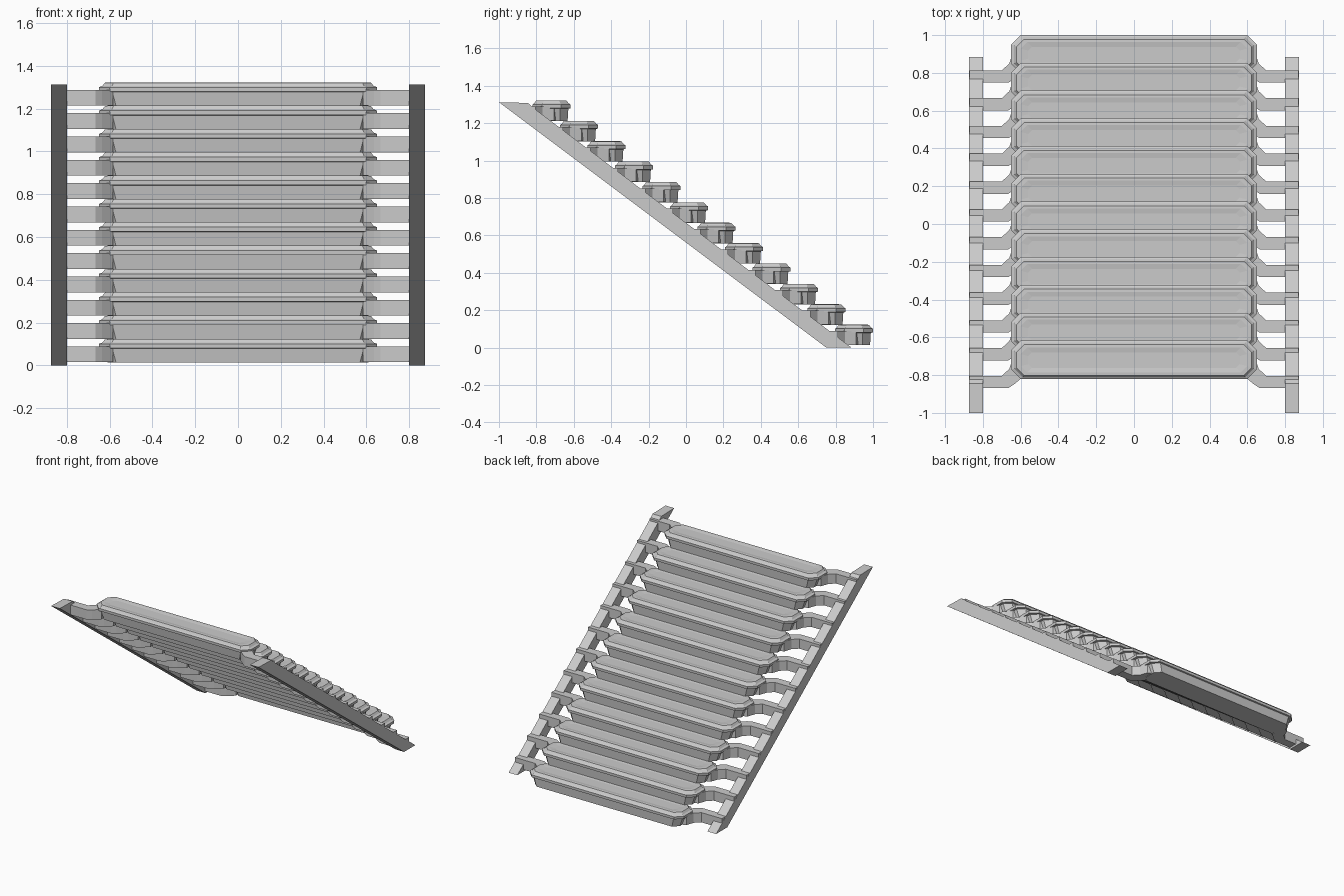
import bpy, bmesh

if "Cube" in bpy.data.objects:
    bpy.data.objects.remove(bpy.data.objects["Cube"])

STEPS = 12
RUN, RISE = 0.147, 0.109       # spacing between neighbouring steps
Y0, Z0 = -0.617, 1.322         # back edge and top of the highest step


def loft(name, loops):
    """Closed solid skinned through loops of equal point count."""
    bm = bmesh.new()
    rings = [[bm.verts.new(p) for p in loop] for loop in loops]
    n = len(rings[0])
    for a, b in zip(rings, rings[1:]):
        for i in range(n):
            j = (i + 1) % n
            bm.faces.new((a[i], a[j], b[j], b[i]))
    bm.faces.new(rings[0][::-1])
    bm.faces.new(rings[-1])
    bmesh.ops.recalc_face_normals(bm, faces=bm.faces)
    me = bpy.data.meshes.new(name)
    bm.to_mesh(me)
    bm.free()
    return me


def place(name, mesh, loc=(0, 0, 0)):
    ob = bpy.data.objects.new(name, mesh)
    ob.location = loc
    bpy.context.collection.objects.link(ob)
    return ob


def octagon(hx, y0, y1, z, c):
    """Rectangle with chamfered corners, y measured from the step's back edge."""
    return [(-hx + c, y0, z), (hx - c, y0, z), (hx, y0 + c, z), (hx, y1 - c, z),
            (hx - c, y1, z), (-hx + c, y1, z), (-hx, y1 - c, z), (-hx, y0 + c, z)]


# Tread: tapered pan, projecting rim, bevelled cap with a shallow recess
tread = loft("tread", [
    octagon(0.610, -0.180, -0.016, -0.110, 0.04),
    octagon(0.632, -0.190, -0.012, -0.044, 0.045),
    octagon(0.648, -0.202, -0.001, -0.042, 0.05),
    octagon(0.650, -0.203, 0.000, -0.022, 0.05),
    octagon(0.634, -0.194, -0.010, -0.016, 0.045),
    octagon(0.622, -0.184, -0.022, -0.001, 0.04),
    octagon(0.600, -0.170, -0.036, 0.000, 0.035),
    octagon(0.560, -0.145, -0.062, -0.004, 0.02),
])

# Side arm: cranked bracket from the tread end out across the rail
PLAN = [(0.872, -0.252), (0.665, -0.252), (0.635, -0.232), (0.585, -0.190),
        (0.585, -0.070), (0.640, -0.090), (0.660, -0.150), (0.700, -0.187),
        (0.872, -0.187)]


def arm_mesh(s):
    return loft("arm", [[(s * x, y, z) for x, y in PLAN] for z in (-0.108, -0.034)])


arms = {"right": arm_mesh(1), "left": arm_mesh(-1)}

for i in range(STEPS):
    loc = (0, Y0 + RUN * i, Z0 - RISE * i)
    place(f"tread_{i + 1}", tread, loc)
    for side, mesh in arms.items():
        place(f"arm_{side}_{i + 1}", mesh, loc)

# Sloping side rails with level-cut ends
RAIL = [(-1.0, 1.312), (-0.845, 1.308), (-0.82, 1.285), (0.885, 0.0), (0.75, 0.0)]
for side, s in (("right", 1), ("left", -1)):
    place(f"rail_{side}", loft("rail", [[(s * x, y, z) for y, z in RAIL]
                                        for x in (0.80, 0.873)]))
